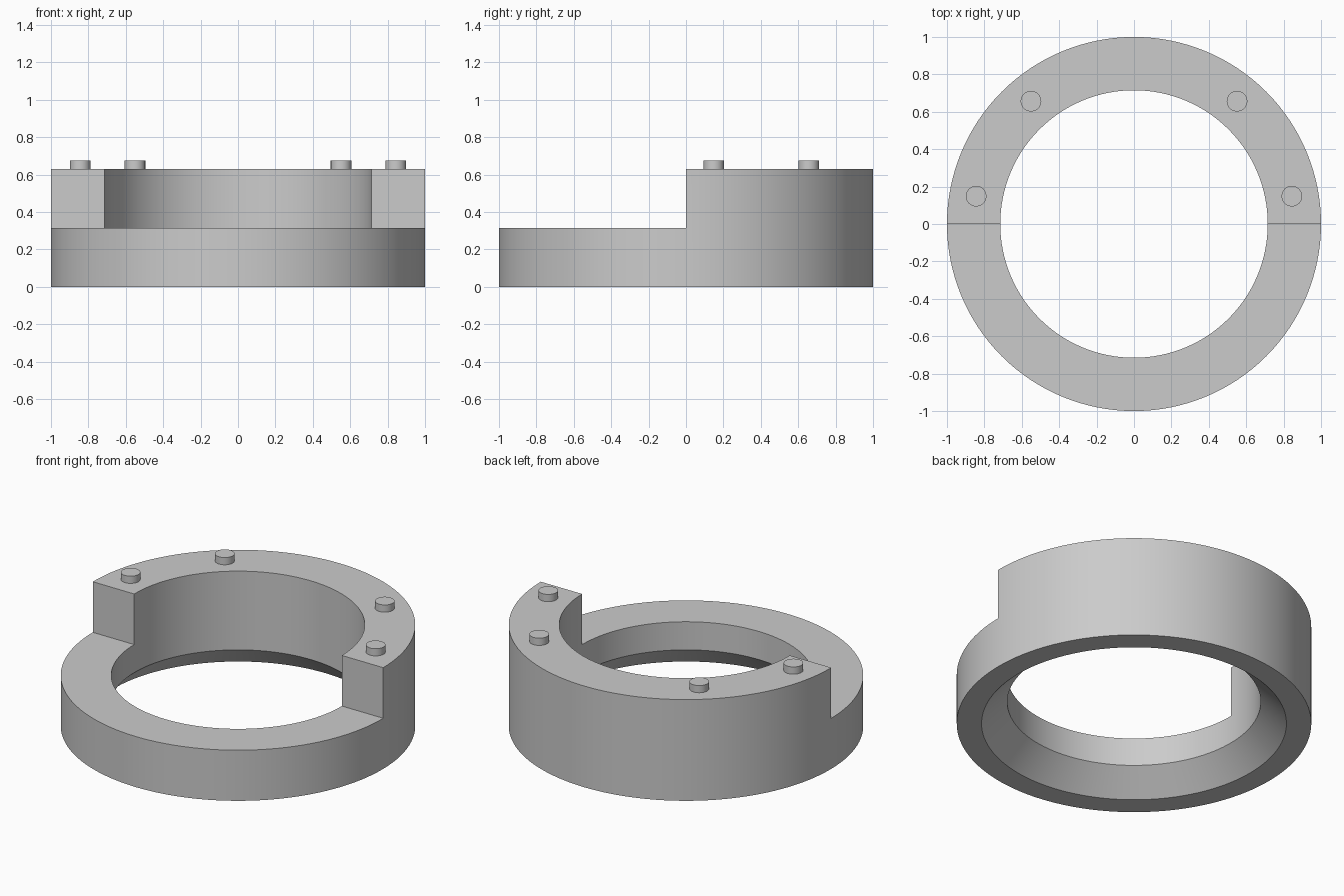
import bpy
import bmesh
from math import cos, sin, pi, radians

SEGMENTS = 128
STEP_Z, TOP_Z, PEG_TOP = 0.315, 0.63, 0.675

if "Cube" in bpy.data.objects:
    bpy.data.objects.remove(bpy.data.objects["Cube"], do_unlink=True)

grey = bpy.data.materials.new("plain grey")
grey.use_nodes = True
colour = (0.6, 0.6, 0.6, 1)
grey.diffuse_color = colour
grey.node_tree.nodes["Principled BSDF"].inputs["Base Color"].default_value = colour


def finish(obj):
    """Give the part its material and smooth its round sides."""
    obj.data.materials.append(grey)
    bpy.ops.object.select_all(action="DESELECT")
    obj.select_set(True)
    bpy.context.view_layer.objects.active = obj
    bpy.ops.object.shade_smooth_by_angle(angle=radians(30))


# Ring: a (radius, height) profile turned full circle, flared at the bottom of the bore
profile = [(1, 0), (1, STEP_Z), (0.715, STEP_Z), (0.715, 0.14), (0.86, 0)]
bm = bmesh.new()
loops = []
for i in range(SEGMENTS):
    a = 2 * pi * i / SEGMENTS
    loops.append([bm.verts.new((r * cos(a), r * sin(a), z)) for r, z in profile])
top_faces = []
for i in range(SEGMENTS):
    here, after = loops[i], loops[(i + 1) % SEGMENTS]
    for j in range(len(profile)):
        k = (j + 1) % len(profile)
        face = bm.faces.new((here[j], after[j], after[k], here[k]))
        if j == 1:
            top_faces.append(face)

# Back half of the ring raised to the upper level
raised = [f for f in top_faces if f.calc_center_median().y > 0]
result = bmesh.ops.extrude_face_region(bm, geom=raised)
lifted = [g for g in result["geom"] if isinstance(g, bmesh.types.BMVert)]
bmesh.ops.translate(bm, verts=lifted, vec=(0, 0, TOP_Z - STEP_Z))
old = [f for f in raised if f.is_valid]
if old:
    bmesh.ops.delete(bm, geom=old, context="FACES_ONLY")
bmesh.ops.recalc_face_normals(bm, faces=bm.faces)

mesh = bpy.data.meshes.new("stepped_ring")
bm.to_mesh(mesh)
bm.free()
ring = bpy.data.objects.new("stepped_ring", mesh)
bpy.context.collection.objects.link(ring)
finish(ring)

# Locating pegs, mirrored left and right on the raised half
for side, sign in (("left", 1), ("right", -1)):
    for place, angle in (("front", 10), ("back", 50)):
        a = radians(angle)
        bottom = TOP_Z - 0.02
        bpy.ops.mesh.primitive_cylinder_add(
            vertices=48, radius=0.055, depth=PEG_TOP - bottom,
            location=(sign * 0.857 * cos(a), 0.857 * sin(a), (PEG_TOP + bottom) / 2))
        peg = bpy.context.object
        peg.name = f"{side}_{place}_peg"
        finish(peg)
